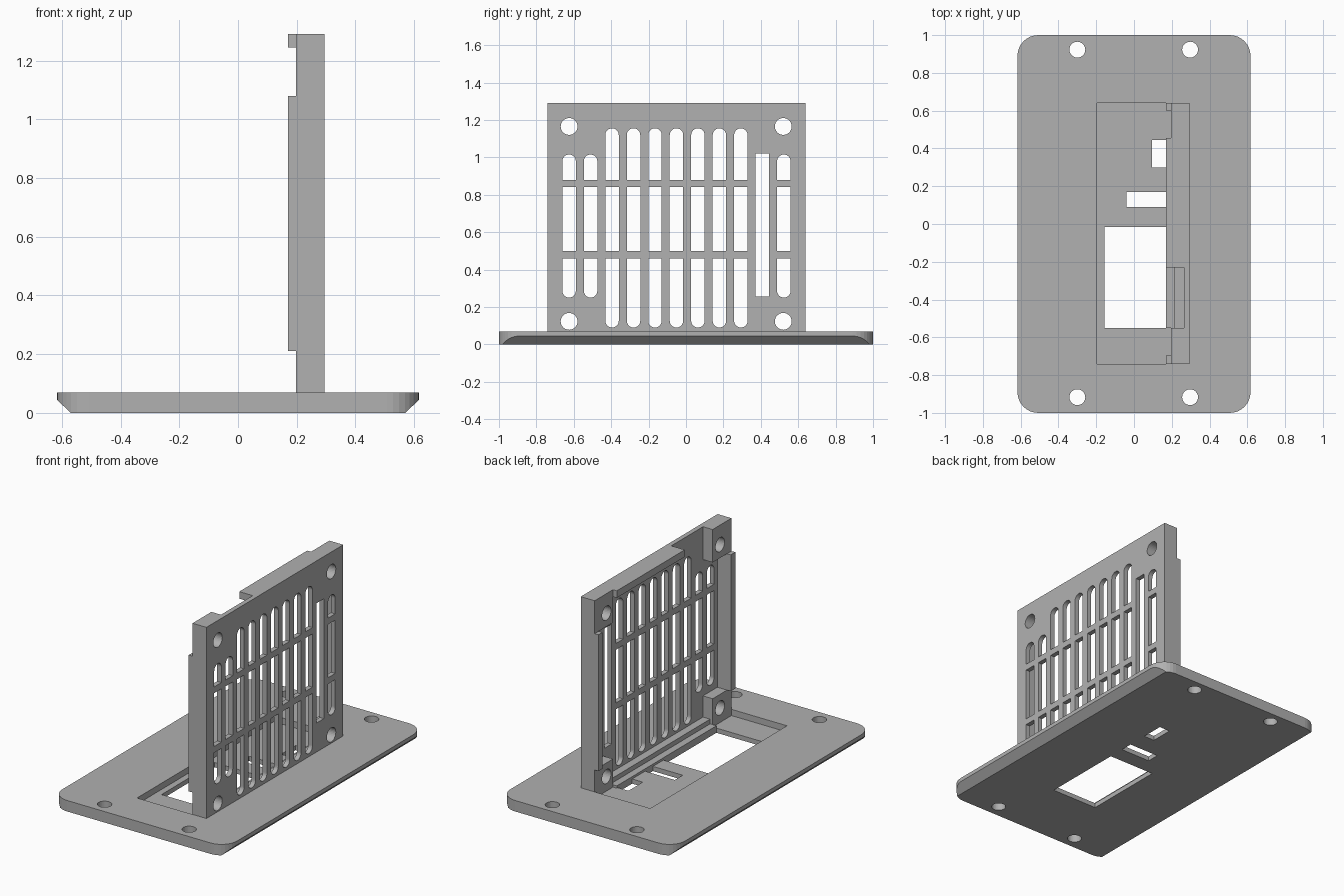
import bpy
import bmesh
from math import sin, cos, pi

cube = bpy.data.objects.get("Cube")
if cube:
    bpy.data.objects.remove(cube, do_unlink=True)

grey = bpy.data.materials.new("plain_grey")
grey.use_nodes = True
grey.diffuse_color = (0.44, 0.44, 0.44, 1)
grey.node_tree.nodes["Principled BSDF"].inputs["Base Color"].default_value = grey.diffuse_color


def outline(u0, u1, v0, v1, r_low=0, r_high=0, steps=8):
    """Rectangle whose lower and upper corners can be rounded separately."""
    points = []
    corners = ((u1, v1, -1, -1, r_high), (u0, v1, 1, -1, r_high),
               (u0, v0, 1, 1, r_low), (u1, v0, -1, 1, r_low))
    for i, (u, v, su, sv, r) in enumerate(corners):
        for k in range(steps + 1 if r else 1):
            a = pi / 2 * (i + k / steps)
            points.append((u + su * r + r * cos(a), v + sv * r + r * sin(a))
                          if r else (u, v))
    return points


def circle(u, v, r):
    return outline(u - r, u + r, v - r, v + r, r, r)


def prism(name, outlines, axis, start, end):
    """Extrude closed outlines along an axis as one object."""
    place = {"X": lambda p, t: (t, p[0], p[1]),
             "Y": lambda p, t: (p[0], t, p[1]),
             "Z": lambda p, t: (p[0], p[1], t)}[axis]
    bm = bmesh.new()
    for points in outlines:
        verts = [bm.verts.new(place(p, start)) for p in points]
        bmesh.ops.remove_doubles(bm, verts=verts, dist=1e-5)
        verts = [v for v in verts if v.is_valid]
        face = bm.faces.new(verts)
        new = bmesh.ops.extrude_face_region(bm, geom=[face], use_keep_orig=True)
        shift = [b - a for a, b in zip(place((0, 0), start), place((0, 0), end))]
        bmesh.ops.translate(bm, vec=shift,
                            verts=[g for g in new["geom"] if isinstance(g, bmesh.types.BMVert)])
    bmesh.ops.recalc_face_normals(bm, faces=bm.faces)
    mesh = bpy.data.meshes.new(name)
    bm.to_mesh(mesh)
    bm.free()
    mesh.materials.append(grey)
    obj = bpy.data.objects.new(name, mesh)
    bpy.context.collection.objects.link(obj)
    return obj


def box(name, x, y, z):
    return prism(name, [outline(*y, *z)], "X", *x)


def boolean(target, cutter, operation="DIFFERENCE"):
    mod = target.modifiers.new("cut", "BOOLEAN")
    mod.operation, mod.object, mod.solver = operation, cutter, "EXACT"
    bpy.context.view_layer.objects.active = target
    bpy.ops.object.modifier_apply(modifier=mod.name)


def remove(*cutters):
    for c in cutters:
        bpy.data.objects.remove(c, do_unlink=True)


# Shared limits
Y0, Y1, TOP, FLOOR = -0.74, 0.64, 1.29, 0.03
BACK, RIM, LIP, FACE = 0.265, 0.197, 0.17, 0.295

# Base plate: rounded corners, long edges bevelled underneath
base = prism("base_plate", [outline(-0.617, 0.617, -1, 1, 0.11, 0.11)], "Z", 0, 0.07)
side = [(0.57, 0), (0.617, 0.045), (0.617, 0.07)]
bevel = [(x * 1.0, z) for x, z in side]
bevel[2] = (0.617, 0.1)
bevel += [(-x, z) for x, z in reversed(bevel)]
bevel_cutter = prism("bevel_cutter", [bevel], "Y", -1.1, 1.1)
boolean(base, bevel_cutter, "INTERSECT")

# Pocket, floor windows and screw holes in the base
pocket = prism("pocket_cutter", [outline(-0.195, FACE, Y0, Y1)], "Z", FLOOR, 0.2)
boolean(base, pocket)
openings = [outline(-0.155, 0.17, -0.55, -0.015), outline(-0.04, 0.17, 0.09, 0.17),
            outline(0.095, 0.17, 0.30, 0.445)]
openings += [circle(x, y, 0.042) for x in (-0.3, 0.297) for y in (-0.917, 0.923)]
base_holes = prism("base_hole_cutter", openings, "Z", -0.1, 0.2)
boolean(base, base_holes)
remove(bevel_cutter, pocket, base_holes)

# Upright vent panel with slots broken by two cross bars
panel = box("vent_panel", (BACK, FACE), (Y0, Y1), (FLOOR, TOP))
W = 0.036
slots = []
for i in range(11):
    y = -0.625 + i * 0.1148
    if i == 9:
        slots.append(outline(y - W, y + W, 0.255, 1.02))
        continue
    low, high = (0.09, 1.155) if 2 <= i <= 8 else (0.25, 1.015)
    slots += [outline(y - W, y + W, low, 0.46, W, 0),
              outline(y - W, y + W, 0.5, 0.84),
              outline(y - W, y + W, 0.88, high, 0, W)]
slot_cutter = prism("slot_cutter", slots, "X", 0.1, 0.4)
boolean(panel, slot_cutter)

# Corner bosses sharing the screw holes of the panel
screw_cutter = prism("screw_cutter", [circle(y, z, 0.045) for y in (-0.625, 0.52)
                                      for z in (0.123, 1.165)], "X", 0.1, 0.4)
boolean(panel, screw_cutter)
for y_name, y in (("front", (Y0, -0.55)), ("back", (0.455, Y1))):
    for z_name, z in (("lower", (FLOOR, 0.21)), ("upper", (1.08, TOP))):
        boss = box(f"{z_name}_{y_name}_boss", (RIM, BACK), y, z)
        boolean(boss, screw_cutter)
remove(slot_cutter, screw_cutter)

# Rims around the inner side of the panel
box("front_rim", (LIP, BACK), (Y0, -0.695), (0.21, 1.08))
box("back_rim", (LIP, BACK), (0.6, Y1), (0.21, 1.08))
box("top_rim", (LIP, BACK), (-0.23, 0.455), (1.245, TOP))
box("bottom_rim", (0.215, BACK), (-0.55, 0.455), (FLOOR, 0.075))
box("bottom_lip", (LIP, 0.215), (-0.55, 0.455), (FLOOR, 0.045))
